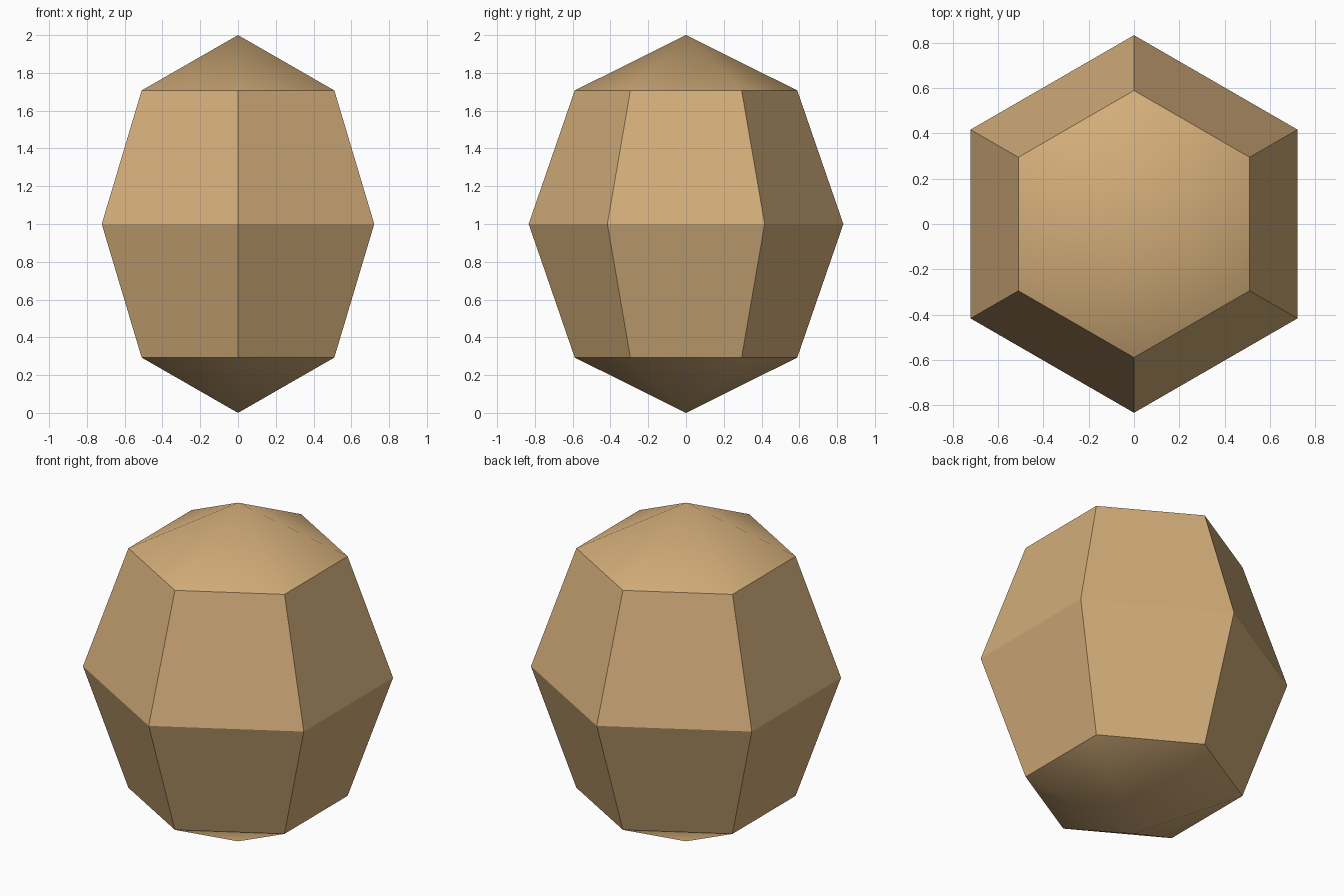
import bpy
import bmesh
import math
from mathutils import Matrix

cube = bpy.data.objects.get("Cube")
if cube:
    bpy.data.objects.remove(cube, do_unlink=True)

# Single tan material
TAN = (0.65, 0.42, 0.195, 1.0)
mat = bpy.data.materials.new("tan")
mat.use_nodes = True
mat.diffuse_color = TAN
mat.node_tree.nodes["Principled BSDF"].inputs["Base Color"].default_value = TAN

# Six-sided, four-ring sphere, narrowed sideways, corners on the y axis
bm = bmesh.new()
bmesh.ops.create_uvsphere(bm, u_segments=6, v_segments=4, radius=1.0)
first = max(bm.verts, key=lambda v: v.co.xy.length)
turn = math.pi / 2 - math.atan2(first.co.y, first.co.x)
bmesh.ops.rotate(bm, verts=bm.verts, cent=(0, 0, 0), matrix=Matrix.Rotation(turn, 3, "Z"))
bmesh.ops.scale(bm, verts=bm.verts, vec=(0.833, 0.833, 1.0))
bmesh.ops.translate(bm, verts=bm.verts, vec=(0, 0, 1))
bmesh.ops.recalc_face_normals(bm, faces=bm.faces)

mesh = bpy.data.meshes.new("faceted_body")
bm.to_mesh(mesh)
bm.free()
mesh.materials.append(mat)
body = bpy.data.objects.new("faceted_body", mesh)
bpy.context.collection.objects.link(body)

# Soft end caps, crisp side facets
bpy.ops.object.select_all(action="DESELECT")
body.select_set(True)
bpy.context.view_layer.objects.active = body
bpy.ops.object.shade_smooth_by_angle(angle=math.radians(30))
